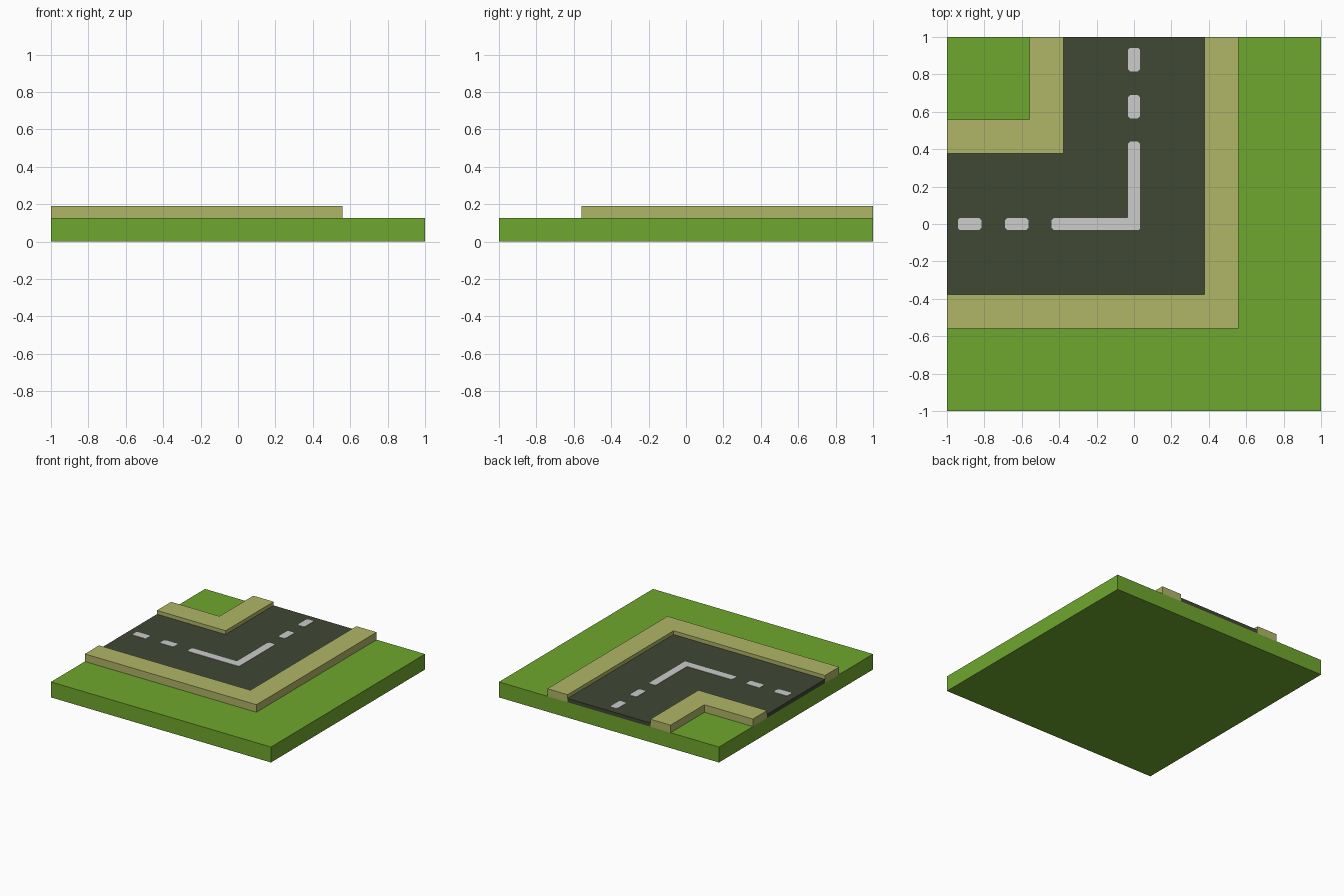
import bpy, bmesh

if "Cube" in bpy.data.objects:
    bpy.data.objects.remove(bpy.data.objects["Cube"])

GRASS_Z, ROAD_Z, WALK_Z = 0.127, 0.158, 0.189
ROAD, WALK = 0.376, 0.56      # half widths of the road and of road plus pavement
LINE, CUT = 0.032, 0.011      # half width of the painted line and its corner cut


def material(name, rgb):
    lin = [(c / 255 / 12.92 if c < 11 else ((c / 255 + 0.055) / 1.055) ** 2.4) for c in rgb]
    m = bpy.data.materials.new(name)
    m.diffuse_color = (*lin, 1)
    m.use_nodes = True
    m.node_tree.nodes["Principled BSDF"].inputs["Base Color"].default_value = m.diffuse_color
    return m


grass = material("grass green", (112, 167, 46))
sand = material("sandy pavement", (176, 182, 103))
asphalt = material("dark asphalt", (64, 72, 52))
paint = material("line paint", (204, 204, 204))


def slab(name, outline, z0, z1, mat, bottom=False):
    """Extrude a flat outline from z0 up to z1."""
    bm = bmesh.new()
    low = [bm.verts.new((x, y, z0)) for x, y in outline]
    top = [bm.verts.new((x, y, z1)) for x, y in outline]
    n = len(outline)
    bm.faces.new(top)
    if bottom:
        bm.faces.new(low[::-1])
    for i in range(n):
        j = (i + 1) % n
        bm.faces.new((low[i], low[j], top[j], top[i]))
    if bottom:
        bmesh.ops.recalc_face_normals(bm, faces=bm.faces)
    me = bpy.data.meshes.new(name)
    bm.to_mesh(me)
    bm.free()
    me.materials.append(mat)
    ob = bpy.data.objects.new(name, me)
    bpy.context.collection.objects.link(ob)


def bend(a, b):
    """Counter-clockwise L from the left edge to the back edge; a = outer, b = inner offset."""
    return [(-1, -a), (a, -a), (a, 1), (-b, 1), (-b, b), (-1, b)]


# Ground block, road and the two pavements
slab("grass_base", [(-1, -1), (1, -1), (1, 1), (-1, 1)], 0, GRASS_Z, grass, True)
slab("road", bend(ROAD, ROAD), GRASS_Z, ROAD_Z, asphalt)
slab("outer_pavement", bend(WALK, -ROAD), GRASS_Z, WALK_Z, sand)
slab("inner_pavement", bend(-ROAD, WALK), GRASS_Z, WALK_Z, sand)

# Painted centre line: corner piece, then dashes along both arms
w, c, e = LINE, CUT, 0.44
slab("corner_line",
     [(-e + c, -w), (w - c / 2, -w), (w, -w + c / 2), (w, e - c), (w - c, e), (-w + c, e),
      (-w, e - c), (-w, w + c / 2), (-w - c / 2, w), (-e + c, w), (-e, w - c), (-e, -w + c)],
     ROAD_Z, ROAD_Z + 0.003, paint)
for i, (a, b) in enumerate([(0.564, 0.69), (0.816, 0.942)]):
    dash = [(-w + c, a), (w - c, a), (w, a + c), (w, b - c),
            (w - c, b), (-w + c, b), (-w, b - c), (-w, a + c)]
    slab(f"back_dash_{i}", dash, ROAD_Z, ROAD_Z + 0.003, paint)
    slab(f"left_dash_{i}", [(-y, x) for x, y in dash], ROAD_Z, ROAD_Z + 0.003, paint)
